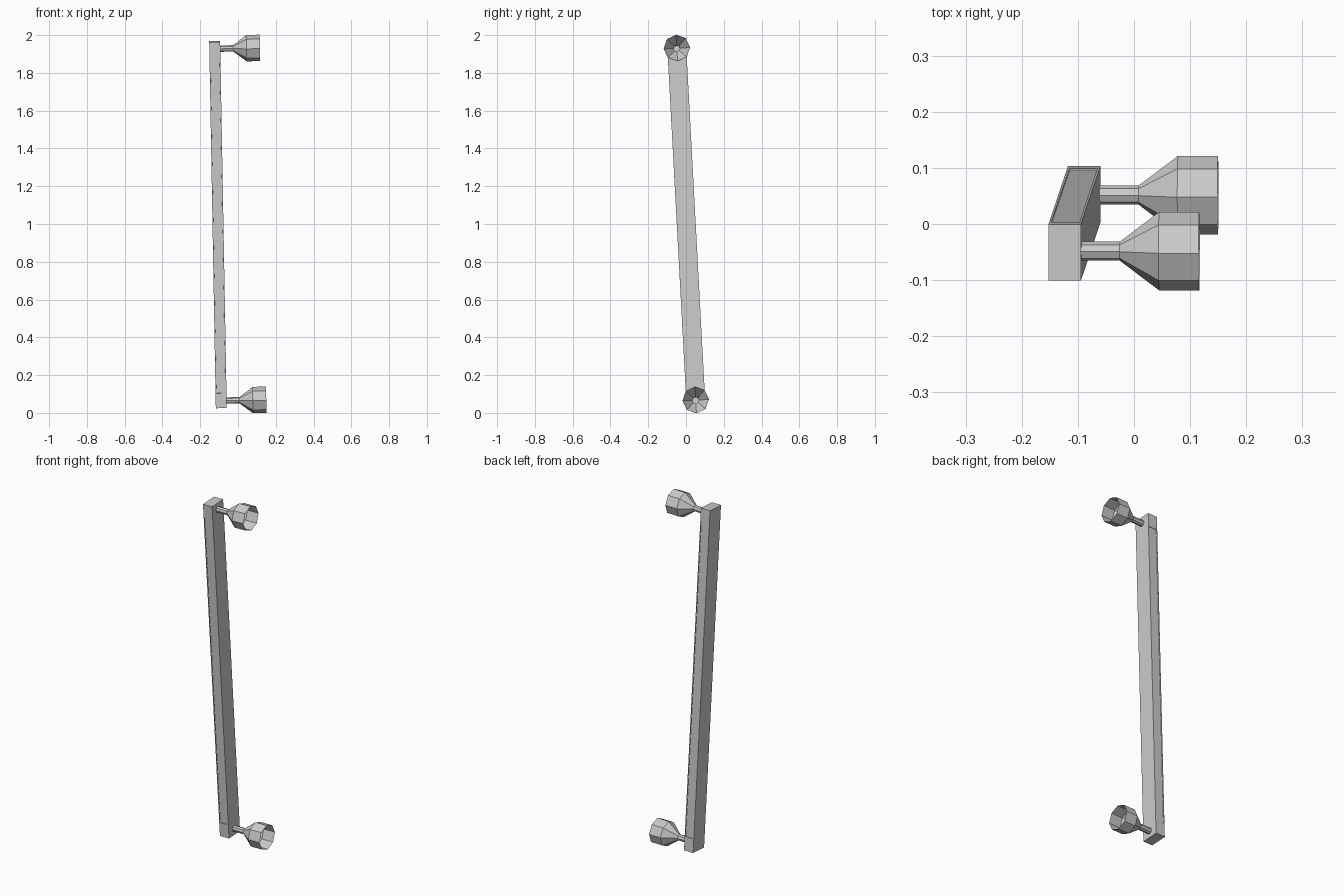
import bpy, bmesh, math
from mathutils import Matrix

if "Cube" in bpy.data.objects:
    bpy.data.objects.remove(bpy.data.objects["Cube"])

grey = bpy.data.materials.new("plain grey")
grey.use_nodes = True
COLOUR = (0.6, 0.6, 0.6, 1)
grey.diffuse_color = COLOUR
grey.node_tree.nodes["Principled BSDF"].inputs["Base Color"].default_value = COLOUR

# The whole handle leans slightly backwards and sideways
LEAN = (Matrix.Translation((-0.106, 0.0015, 0.9965))
        @ Matrix.Rotation(math.radians(-1.03), 4, 'Y')
        @ Matrix.Rotation(math.radians(3.07), 4, 'X'))
WIDTH, DEPTH = 0.058, 0.1
END, BLOCK = 0.933, 0.075


def finish(name, bm):
    mesh = bpy.data.meshes.new(name)
    bm.to_mesh(mesh)
    bm.free()
    mesh.materials.append(grey)
    obj = bpy.data.objects.new(name, mesh)
    obj.matrix_world = LEAN
    bpy.context.collection.objects.link(obj)


def box(size, z=0):
    bm = bmesh.new()
    bmesh.ops.create_cube(bm, size=1, matrix=Matrix.Translation((0, 0, z))
                          @ Matrix.Diagonal((*size, 1)))
    return bm


def cup(z):
    """Open eight-sided stem that flares into a cup along +x."""
    bm = bmesh.new()
    profile = [(0.028, 0.017), (0.0975, 0.017), (0.1675, 0.07), (0.239, 0.07)]
    rings = []
    for x, r in profile:
        angles = [math.tau * i / 8 for i in range(8)]
        rings.append([bm.verts.new((x, r * math.cos(a), z + r * math.sin(a)))
                      for a in angles])
    for a, b in zip(rings, rings[1:]):
        for i in range(8):
            j = (i + 1) % 8
            bm.faces.new((a[i], a[j], b[j], b[i]))
    bmesh.ops.recalc_face_normals(bm, faces=bm.faces)
    return bm


# Long bar with a shallow rimmed panel on its front and back
bar = box((WIDTH, DEPTH, 2 * END - BLOCK))
bar.normal_update()
panels = [f for f in bar.faces if abs(f.normal.y) > 0.9]
bmesh.ops.inset_individual(bar, faces=panels, thickness=0.006)
bmesh.ops.inset_individual(bar, faces=panels, thickness=0.0005, depth=-0.003)
finish("bar", bar)

# End blocks and the cups mounted on them
for name, side in (("top", 1), ("bottom", -1)):
    finish(name + "_block", box((WIDTH, DEPTH, BLOCK), side * END))
    finish(name + "_cup", cup(side * END))
